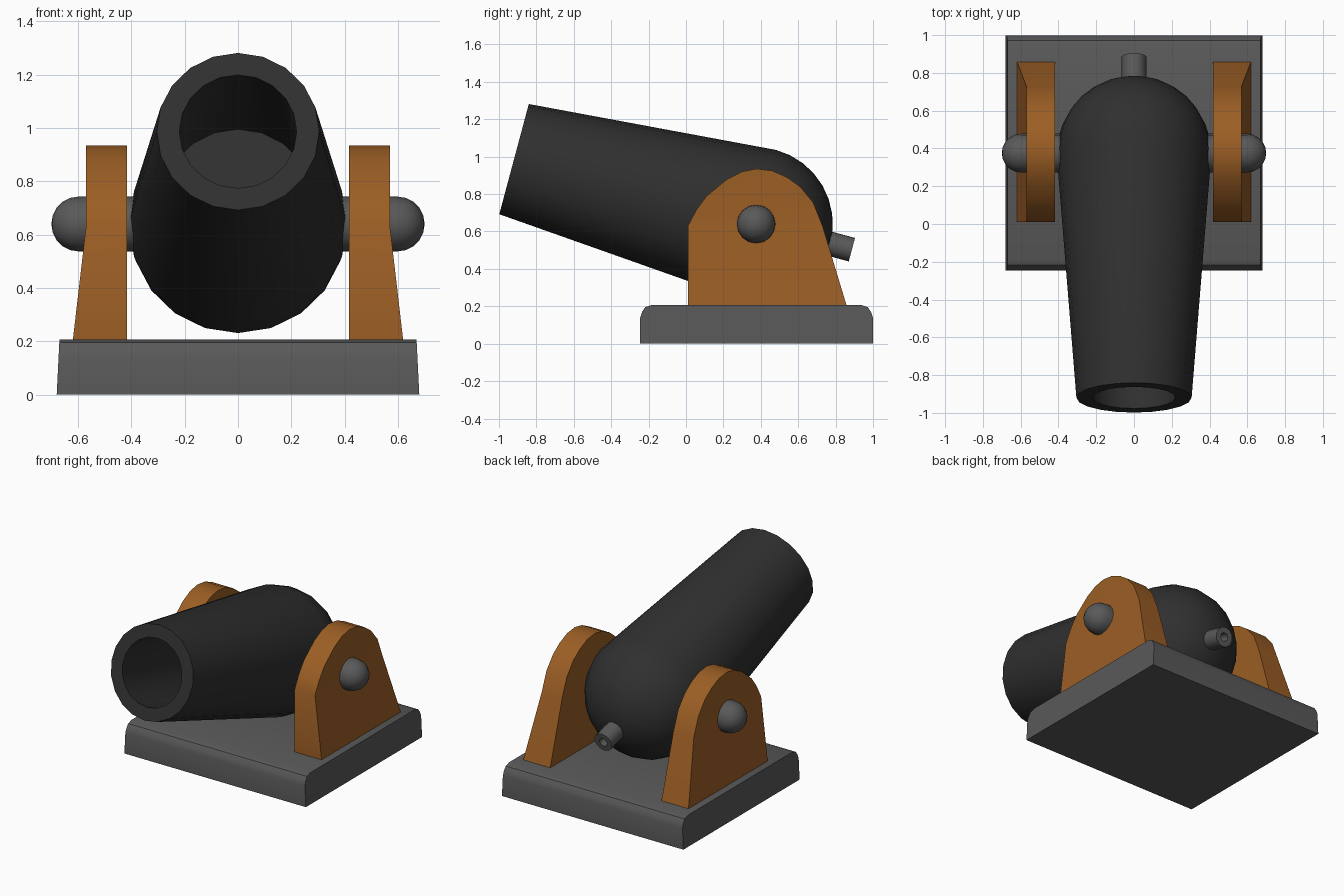
import bpy
import bmesh
from math import sin, cos, pi, radians
from mathutils import Matrix

cube = bpy.data.objects.get("Cube")
if cube:
    bpy.data.objects.remove(cube)

PIVOT = Matrix.Translation((0, 0.375, 0.64))
AIM = PIVOT @ Matrix.Rotation(radians(75), 4, 'X')  # local z points out of the muzzle


def material(name, color):
    mat = bpy.data.materials.new(name)
    mat.use_nodes = True
    mat.diffuse_color = (*color, 1)
    mat.node_tree.nodes["Principled BSDF"].inputs["Base Color"].default_value = (*color, 1)
    return mat


black_iron = material("black iron", (0.029, 0.029, 0.029))
grey_metal = material("grey metal", (0.1, 0.1, 0.1))
wood = material("orange wood", (0.33, 0.112, 0.018))


def finish(name, bm, mat, matrix=Matrix(), angle=35):
    bmesh.ops.remove_doubles(bm, verts=bm.verts, dist=0.0001)
    bmesh.ops.recalc_face_normals(bm, faces=bm.faces)
    mesh = bpy.data.meshes.new(name)
    bm.to_mesh(mesh)
    bm.free()
    mesh.transform(matrix)
    mesh.materials.append(mat)
    obj = bpy.data.objects.new(name, mesh)
    bpy.context.collection.objects.link(obj)
    bpy.ops.object.select_all(action='DESELECT')
    obj.select_set(True)
    bpy.context.view_layer.objects.active = obj
    bpy.ops.object.shade_smooth_by_angle(angle=radians(angle))
    return obj


def lathe(name, profile, sides, mat, matrix):
    """Turn a (radius, height) profile around local z."""
    bm = bmesh.new()
    verts = [bm.verts.new((r, 0, h)) for r, h in profile]
    edges = [bm.edges.new(pair) for pair in zip(verts, verts[1:])]
    bmesh.ops.spin(bm, geom=verts + edges, cent=(0, 0, 0), axis=(0, 0, 1),
                   angle=2 * pi, steps=sides, use_merge=True)
    return finish(name, bm, mat, matrix)


def dome(radius, height, steps, direction):
    """Quarter circle from the pole to the rim."""
    return [(radius * sin(i / steps * pi / 2),
             height + direction * radius * cos(i / steps * pi / 2))
            for i in range(steps + 1)]


# Barrel: round breech, tapered tube and a closed bore
lathe("barrel", dome(0.41, 0, 8, -1) + [(0.305, 1.34), (0.22, 1.34), (0.285, 0.31), (0, 0.31)],
      20, black_iron, AIM)

# Hollow fuse tube at the breech
lathe("fuse_tube", [(0.065, -0.36), (0.065, -0.53), (0.028, -0.53), (0.028, -0.45), (0, -0.45)],
      12, grey_metal, AIM)

# Cheek outline: rounded top running from front to back, then the two feet
ARCH = [(0.01, 0.63), (0.055, 0.715), (0.11, 0.79), (0.22, 0.88), (0.3, 0.92),
        (0.375, 0.935), (0.46, 0.925), (0.54, 0.89), (0.61, 0.84), (0.68, 0.755), (0.73, 0.63)]
FEET = [(0.86, 0.2), (0.01, 0.2)]

for side, label in ((1, "left"), (-1, "right")):
    # Trunnion with a domed end
    turn = Matrix.Rotation(side * pi / 2, 4, 'Y')
    lathe(label + "_trunnion", dome(0.103, 0.597, 5, 1) + [(0.103, 0.33)],
          16, grey_metal, PIVOT @ turn)

    # Cheek: straight inside, foot flaring outwards below the arch
    bm = bmesh.new()
    outline = ARCH + FEET
    inner = [bm.verts.new((side * 0.417, y, z)) for y, z in outline]
    outer = [bm.verts.new((side * (0.62 if p in FEET else 0.57), *p)) for p in outline]
    n = len(outline)
    bm.faces.new(inner)
    bm.faces.new(outer[:-2])
    bm.faces.new((outer[0], outer[-3], outer[-2], outer[-1]))
    for i in range(n):
        j = (i + 1) % n
        bm.faces.new((inner[i], inner[j], outer[j], outer[i]))
    cheek = finish(label + "_cheek", bm, wood, angle=30)

# Base slab: rounded front and back top edges, sides leaning in slightly
bm = bmesh.new()
half = [(0.622, 0), (0.622, 0.14), (0.612, 0.17), (0.595, 0.195), (0.56, 0.207)]
outline = [(0.377 - d, z) for d, z in half] + [(0.377 + d, z) for d, z in reversed(half)]
rows = [[bm.verts.new((s * (0.68 - 0.05 * z), y, z)) for y, z in outline] for s in (-1, 1)]
for row in rows:
    bm.faces.new(row)
for i in range(len(outline)):
    j = (i + 1) % len(outline)
    bm.faces.new((rows[0][i], rows[0][j], rows[1][j], rows[1][i]))
finish("base_slab", bm, grey_metal)
